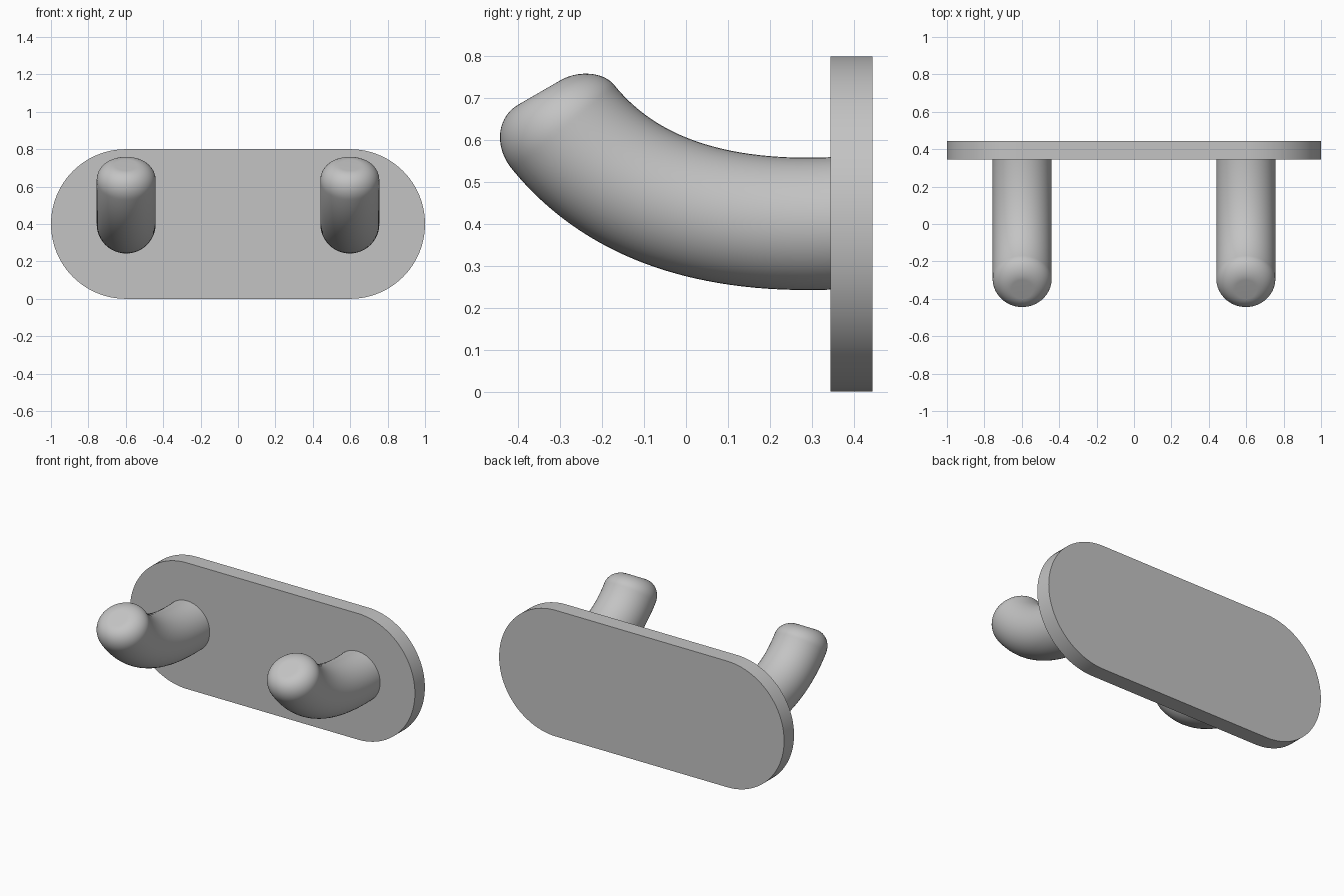
import bpy, bmesh
from math import sin, cos, pi, sqrt, radians
from mathutils import Vector

if "Cube" in bpy.data.objects:
    bpy.data.objects.remove(bpy.data.objects["Cube"])

# One plain grey for everything
grey = bpy.data.materials.new("satin_grey")
grey.use_nodes = True
colour = (0.55, 0.55, 0.55, 1)
grey.diffuse_color = colour
grey.node_tree.nodes["Principled BSDF"].inputs["Base Color"].default_value = colour


def finish(bm, name):
    bmesh.ops.recalc_face_normals(bm, faces=bm.faces)
    mesh = bpy.data.meshes.new(name)
    bm.to_mesh(mesh)
    bm.free()
    mesh.materials.append(grey)
    obj = bpy.data.objects.new(name, mesh)
    bpy.context.collection.objects.link(obj)
    bpy.ops.object.select_all(action='DESELECT')
    obj.select_set(True)
    bpy.context.view_layer.objects.active = obj
    bpy.ops.object.shade_smooth_by_angle(angle=radians(30))
    return obj


def back_plate(front, back, half_span, radius, steps=48):
    # Stadium outline extruded along y
    bm = bmesh.new()
    outline = []
    for side in (1, -1):
        for i in range(steps + 1):
            a = -pi / 2 + pi * i / steps
            x = side * (half_span + radius * cos(a))
            z = radius + side * radius * sin(a)
            outline.append(bm.verts.new((x, front, z)))
    face = bm.faces.new(outline)
    grown = bmesh.ops.extrude_face_region(bm, geom=[face])["geom"]
    moved = [v for v in grown if isinstance(v, bmesh.types.BMVert)]
    bmesh.ops.translate(bm, verts=moved, vec=(0, back - front, 0))
    return finish(bm, "back_plate")


def peg(name, x, radius=0.158, rounding=0.1, rings=64, sides=48):
    # Round bar swept along an upturned curve, with a rounded flat tip
    p0, p1, p2, p3 = (Vector((x, y, z)) for y, z in
                      ((0.36, 0.402), (0, 0.385), (-0.225, 0.4975), (-0.35, 0.714)))
    across = Vector((1, 0, 0))
    bm = bmesh.new()
    loops = []
    for i in range(rings + 1):
        u = 1 - i / rings
        t = 1 - u * u
        k = 1 - t
        centre = k**3 * p0 + 3 * k * k * t * p1 + 3 * k * t * t * p2 + t**3 * p3
        tangent = (k * k * (p1 - p0) + 2 * k * t * (p2 - p1) + t * t * (p3 - p2)).normalized()
        normal = tangent.cross(across)
        left = max(0, rounding - (p3 - centre).length)
        r = radius - rounding + sqrt(max(0, rounding**2 - left**2))
        loops.append([bm.verts.new(centre + r * (cos(a) * across + sin(a) * normal))
                      for a in (2 * pi * j / sides for j in range(sides))])
    for a, b in zip(loops, loops[1:]):
        for j in range(sides):
            n = (j + 1) % sides
            bm.faces.new((a[j], a[n], b[n], b[j]))
    bm.faces.new(loops[0])
    bm.faces.new(loops[-1])
    return finish(bm, name)


back_plate(0.345, 0.445, 0.6, 0.4)
for side_name, side in (("left", 1), ("right", -1)):
    peg(side_name + "_peg", side * 0.598)
